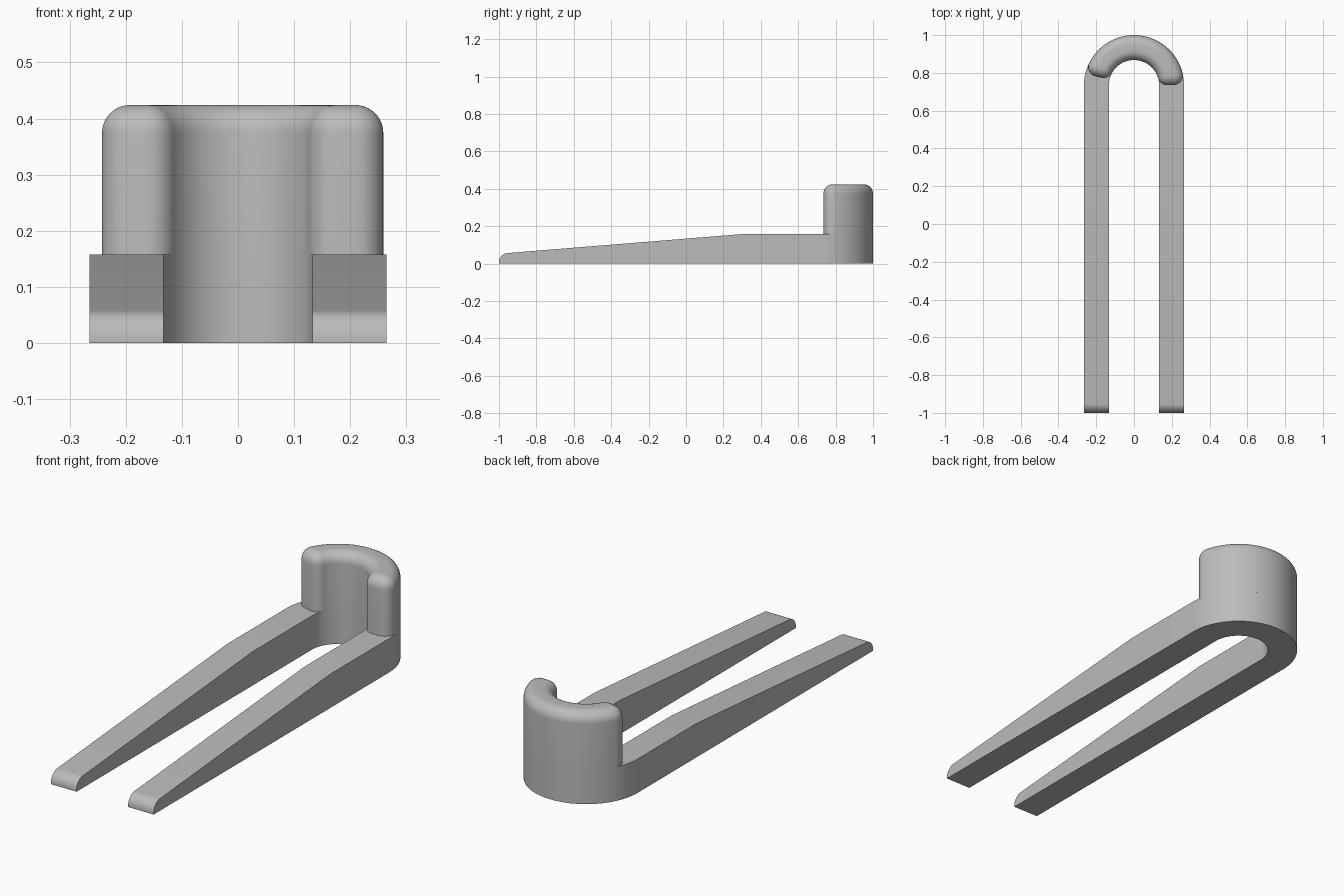
import bpy, bmesh
from math import pi, sin, cos, asin, radians

cube = bpy.data.objects.get("Cube")
if cube:
    bpy.data.objects.remove(cube, do_unlink=True)

OUTER, INNER, BEND_Y = 0.265, 0.133, 0.735   # U-shaped plan
LEG_H, TOP, FILLET = 0.158, 0.424, 0.05
ARC_STEPS, ROUND_STEPS = 64, 10

grey = bpy.data.materials.new("plain grey")
grey.use_nodes = True
colour = (0.5, 0.5, 0.5, 1)
grey.diffuse_color = colour
grey.node_tree.nodes["Principled BSDF"].inputs["Base Color"].default_value = colour


def polar(r, a, centre=(0, BEND_Y)):
    return centre[0] + r * cos(a), centre[1] + r * sin(a)


def spread(a, b, n):
    return [a + (b - a) * i / n for i in range(n + 1)]


def loft(name, loops):
    """Skin a stack of matching closed loops and cap both ends."""
    bm = bmesh.new()
    rings = [[bm.verts.new(p) for p in loop] for loop in loops]
    for low, high in zip(rings, rings[1:]):
        for i in range(len(low)):
            j = (i + 1) % len(low)
            bm.faces.new((low[i], low[j], high[j], high[i]))
    bm.faces.new(rings[0][::-1])
    bm.faces.new(rings[-1])
    bmesh.ops.remove_doubles(bm, verts=bm.verts, dist=1e-5)
    bmesh.ops.recalc_face_normals(bm, faces=bm.faces)
    mesh = bpy.data.meshes.new(name)
    bm.to_mesh(mesh)
    bm.free()
    mesh.materials.append(grey)
    mesh.shade_smooth()
    mesh.set_sharp_from_angle(angle=radians(30))
    obj = bpy.data.objects.new(name, mesh)
    bpy.context.collection.objects.link(obj)
    return obj


# Forked base: one rectangular section swept up a leg, round the bend and back
def section(inner, outer, z):
    return [(*inner, 0), (*outer, 0), (*outer, z), (*inner, z)]


tip_z = 0.057 - FILLET
leg = [(-1 + FILLET * (1 - cos(t)), tip_z + FILLET * sin(t))
       for t in spread(0, pi / 2, ROUND_STEPS)] + [(0.3, LEG_H)]
right = [section((-INNER, y), (-OUTER, y), z) for y, z in leg]
left = [section((INNER, y), (OUTER, y), z) for y, z in leg]
bend = [section(polar(INNER, a), polar(OUTER, a), LEG_H)
        for a in spread(0, pi, ARC_STEPS)]
loft("forked_base", left + bend + right[::-1])


# Curved wall: arc plan with rounded ends, its outline shrinking over the top
def wall_outline(d, cut_left=radians(13), cut_right=0.0):
    ro, ri = OUTER - FILLET, INNER + FILLET
    lo, li = (pi - cut_left - asin(FILLET / r) for r in (ro, ri))
    rgt_o, rgt_i = (cut_right + asin(FILLET / r) for r in (ro, ri))
    end_l, end_r = pi * 1.5 - cut_left, pi * 1.5 + cut_right

    def corner(r, a, start, stop):
        return [polar(FILLET - d, t, polar(r, a))
                for t in spread(start, stop, ROUND_STEPS)]

    pts = [polar(OUTER - d, a) for a in spread(rgt_o, lo, ARC_STEPS)[1:-1]]
    pts += corner(ro, lo, lo, end_l)
    pts += corner(ri, li, end_l, li + pi)
    pts += [polar(INNER + d, a) for a in spread(li, rgt_i, ARC_STEPS)[1:-1]]
    pts += corner(ri, rgt_i, rgt_i + pi, end_r)
    pts += corner(ro, rgt_o, end_r, rgt_o + 2 * pi)
    return pts


levels = [(0, LEG_H)] + [(FILLET * (1 - cos(t)), TOP - FILLET + FILLET * sin(t))
                         for t in spread(0, pi / 2, ROUND_STEPS)]
loft("curved_wall", [[(x, y, z) for x, y in wall_outline(d)] for d, z in levels])
